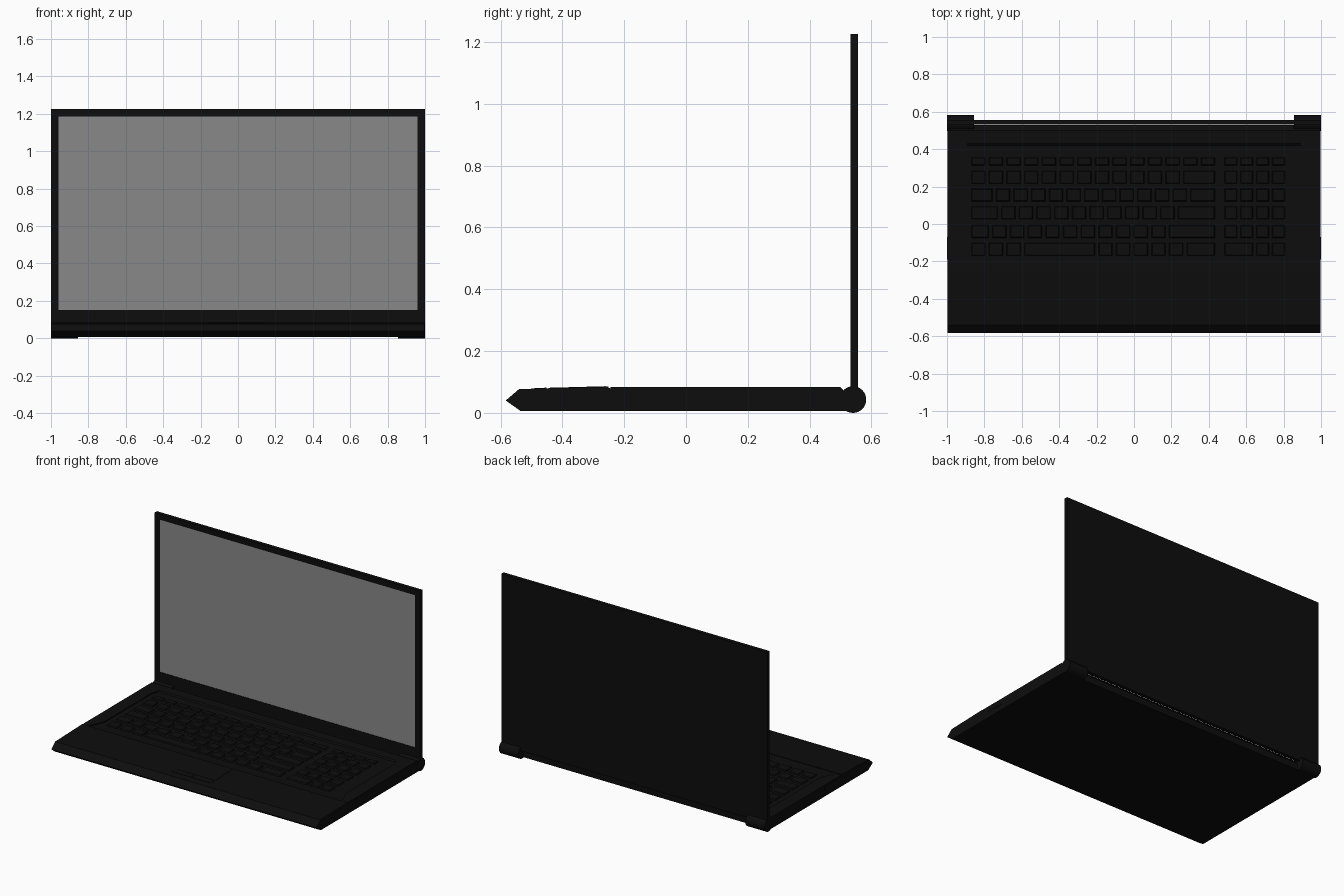
import bpy, bmesh, math
from mathutils import Matrix, Vector

if "Cube" in bpy.data.objects:
    bpy.data.objects.remove(bpy.data.objects["Cube"])


def material(name, v):
    m = bpy.data.materials.new(name)
    m.diffuse_color = (v, v, v, 1)
    m.use_nodes = True
    m.node_tree.nodes["Principled BSDF"].inputs["Base Color"].default_value = m.diffuse_color
    return m


BLACK = material("black_plastic", 0.004)
GREY = material("screen_grey", 0.25)


def finish(bm, name, mat=BLACK):
    bmesh.ops.recalc_face_normals(bm, faces=bm.faces)
    me = bpy.data.meshes.new(name)
    bm.to_mesh(me)
    bm.free()
    me.materials.append(mat)
    ob = bpy.data.objects.new(name, me)
    bpy.context.collection.objects.link(ob)
    return ob


def add_box(bm, x0, x1, y0, y1, z0, z1, taper=0.0):
    """Box from its limits; taper draws the top in on all sides."""
    size = Vector((x1 - x0, y1 - y0, z1 - z0))
    mid = Vector((x0 + x1, y0 + y1, z0 + z1)) / 2
    vs = bmesh.ops.create_cube(bm, size=1)["verts"]
    for v in vs:
        top = v.co.z > 0
        sx, sy = math.copysign(1, v.co.x), math.copysign(1, v.co.y)
        v.co = Vector([c * s for c, s in zip(v.co, size)]) + mid
        if top:
            v.co.x -= sx * taper
            v.co.y -= sy * taper
    return vs


def boxes(name, limits, mat=BLACK, taper=0.0):
    bm = bmesh.new()
    for lim in limits:
        add_box(bm, *lim, taper=taper)
    return finish(bm, name, mat)


def prism(name, points, offset):
    """Extrude a flat outline of 3D points along offset."""
    bm = bmesh.new()
    face = bm.faces.new([bm.verts.new(p) for p in points])
    ext = bmesh.ops.extrude_face_region(bm, geom=[face])["geom"]
    bmesh.ops.translate(bm, vec=offset,
                        verts=[g for g in ext if isinstance(g, bmesh.types.BMVert)])
    return finish(bm, name)


# base: side profile with pointed front edge and sloping palm rest
profile = [(-0.583, 0.04), (-0.535, 0.006), (0.53, 0.006), (0.53, 0.05),
           (0.52, 0.06), (0.50, 0.083), (0.43, 0.083), (0.42, 0.076),
           (-0.20, 0.076), (-0.25, 0.080), (-0.25, 0.085), (-0.54, 0.077)]
prism("base", [(-0.998, y, z) for y, z in profile], (1.996, 0, 0))

# raised rails beside the keyboard
for side, label in ((-1, "left"), (1, "right")):
    rail = [(0.998, -0.245), (0.955, -0.245), (0.91, -0.14), (0.91, 0.38),
            (0.88, 0.45), (0.998, 0.45)]
    prism(label + "_rail", [(side * x, y, 0.07) for x, y in rail], (0, 0, 0.013))
    # drive bay and port covers on the outer sides
    xs = sorted((side * 0.99, side * 1.0))
    boxes(label + "_side_cover", [(*xs, -0.19, -0.07, 0.045, 0.078)])

# keyboard: rows of (y centre, depth, list of key widths in units of pitch)
P = 0.0945
rows = [(0.335, 0.045, [1] * 14),
        (0.25, 0.07, [1] * 12 + [2]),
        (0.155, 0.07, [1.4] + [1] * 11 + [1.6]),
        (0.06, 0.07, [1.7] + [1] * 10 + [2.3]),
        (-0.04, 0.07, [1.2] + [1] * 10 + [2.8]),
        (-0.135, 0.07, [1, 1, 1, 4.2, 1, 1, 1, 1, 1, 1.8])]
limits = []
for y, d, widths in rows:
    x = -0.88
    scale = 14 / sum(widths) * P
    for w in widths:
        limits.append((x + 0.009, x + w * scale - 0.009, y - d / 2, y + d / 2, 0.074, 0.084))
        x += w * scale
# number pad
for i, (y, d, _) in enumerate(rows):
    for k in range(4):
        x = 0.475 + k * 0.085
        if i == 5 and k == 1:
            continue
        w = 0.17 if i == 5 and k == 0 else 0.085
        limits.append((x + 0.008, x + w - 0.008, y - d / 2, y + d / 2, 0.074, 0.084))
boxes("keys", limits, taper=0.005)

# touchpad and its buttons, tilted with the palm rest
pad = boxes("touchpad", [(-0.155, 0.14, -0.085, 0.1, -0.004, 0.0015),
                         (-0.155, -0.01, -0.13, -0.092, -0.004, 0.002),
                         (-0.005, 0.14, -0.13, -0.092, -0.004, 0.002)])
pad.location = (0, -0.36, 0.082)
pad.rotation_euler.x = math.atan2(0.008, 0.29)

# hinge barrels at the rear corners
for side, label in ((-1, "left"), (1, "right")):
    bm = bmesh.new()
    bmesh.ops.create_cone(bm, cap_ends=True, segments=32, radius1=0.043,
                          radius2=0.043, depth=0.145,
                          matrix=Matrix.Translation((side * 0.9275, 0.54, 0.043))
                          @ Matrix.Rotation(math.pi / 2, 4, "Y"))
    hinge = finish(bm, label + "_hinge")
    bpy.context.view_layer.objects.active = hinge
    hinge.select_set(True)
    bpy.ops.object.shade_smooth_by_angle(angle=math.radians(35))
    hinge.select_set(False)

# lid: back shell, bezel bars around the display, display panel
boxes("lid_shell", [(-1, 1, 0.54, 0.557, 0.06, 1.225)])
boxes("bezel", [(-1, 1, 0.532, 0.54, 0.06, 0.15), (-1, 1, 0.532, 0.54, 1.187, 1.225),
                (-1, -0.961, 0.532, 0.54, 0.15, 1.187),
                (0.961, 1, 0.532, 0.54, 0.15, 1.187)])
boxes("screen", [(-0.961, 0.961, 0.535, 0.541, 0.15, 1.187)], GREY)
